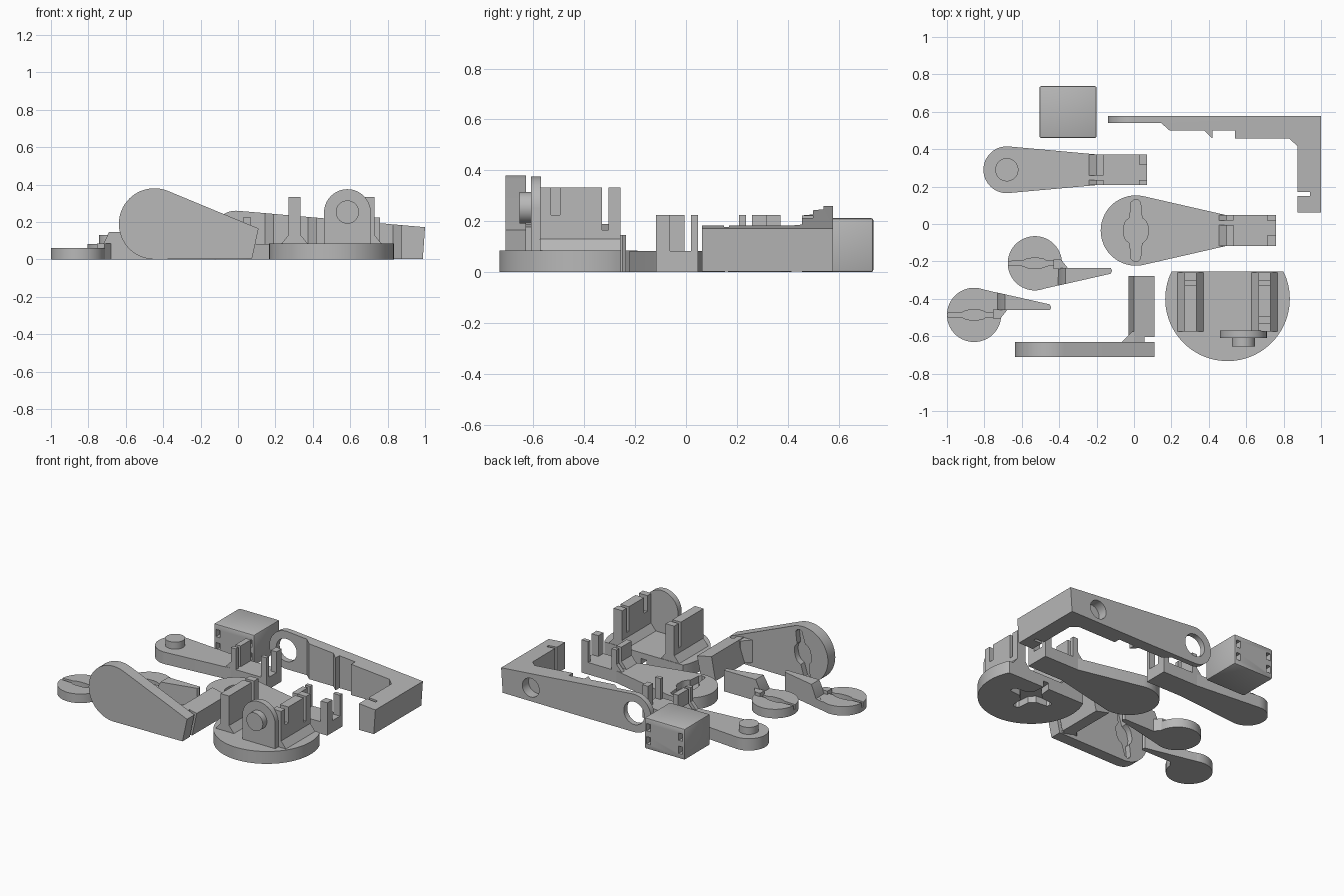
import bpy, bmesh, math
from mathutils import Vector, geometry

cube = bpy.data.objects.get("Cube")
if cube:
    bpy.data.objects.remove(cube, do_unlink=True)

GREY = (0.48, 0.48, 0.48, 1)
mat = bpy.data.materials.new("light grey plastic")
mat.use_nodes = True
mat.diffuse_color = GREY
mat.node_tree.nodes["Principled BSDF"].inputs["Base Color"].default_value = GREY
parts = []


def prism(name, pts, axis, lo, hi):
    """Extrude a 2D outline along x, y or z."""
    place = {"x": lambda u, v, t: (t, u, v),
             "y": lambda u, v, t: (u, t, v),
             "z": lambda u, v, t: (u, v, t)}[axis]
    bm = bmesh.new()
    face = bm.faces.new([bm.verts.new(place(u, v, lo)) for u, v in pts])
    ext = bmesh.ops.extrude_face_region(bm, geom=[face], use_keep_orig=True)
    shift = Vector(place(0, 0, hi - lo))
    bmesh.ops.translate(bm, vec=shift, verts=[e for e in ext["geom"] if isinstance(e, bmesh.types.BMVert)])
    bmesh.ops.recalc_face_normals(bm, faces=bm.faces)
    mesh = bpy.data.meshes.new(name)
    bm.to_mesh(mesh)
    bm.free()
    mesh.materials.append(mat)
    ob = bpy.data.objects.new(name, mesh)
    bpy.context.collection.objects.link(ob)
    return ob


def box(name, x0, x1, y0, y1, z0, z1):
    return prism(name, [(x0, y0), (x1, y0), (x1, y1), (x0, y1)], "z", z0, z1)


def activate(obs):
    bpy.ops.object.select_all(action="DESELECT")
    for ob in obs:
        ob.select_set(True)
    bpy.context.view_layer.objects.active = obs[0]


def boolean(ob, tool, operation="DIFFERENCE"):
    mod = ob.modifiers.new("cut", "BOOLEAN")
    mod.operation, mod.object, mod.solver = operation, tool, "EXACT"
    activate([ob])
    bpy.ops.object.modifier_apply(modifier="cut")
    bpy.data.objects.remove(tool, do_unlink=True)
    return ob


def assemble(name, obs):
    activate(obs)
    if len(obs) > 1:
        bpy.ops.object.join()
    obs[0].name = obs[0].data.name = name
    parts.append(obs[0])


def circle(cx, cy, r, n=64):
    return [(cx + r * math.cos(math.tau * i / n), cy + r * math.sin(math.tau * i / n)) for i in range(n)]


def hull(pts):
    return [pts[i] for i in geometry.convex_hull_2d([Vector(p) for p in pts])]


def horn(cx, cy, half, width, angle=0):
    """Double-ended servo horn outline, long along its own u axis."""
    side = [(-1, .15), (-.92, .38), (-.42, .5), (-.3, .85), (-.14, 1)]
    side += [(-u, w) for u, w in reversed(side)]
    outline = side + [(u, -w) for u, w in reversed(side)]
    c, s = math.cos(angle), math.sin(angle)
    return [(cx + u * half * c - w * width * s, cy + u * half * s + w * width * c) for u, w in outline]


# Turntable base with a crossed horn recess underneath
BX, BY, FLOOR, BACK = .5, -.4, .085, -.255
disc = prism("disc", hull([(x, min(y, BACK)) for x, y in circle(BX, BY, .333, 96)]), "z", 0, FLOOR)
for a in (0, math.pi / 2):
    boolean(disc, prism("recess", horn(BX, BY, .155, .06, a), "z", -.02, .045))
pieces = [disc]
for side in (-1, 1):
    # Clip wall with an open notch, flanked by sloped gussets
    top, low = .333, .165
    wall = [(-.575, .05), (-.575, top), (-.33, top), (-.33, low), (-.305, low), (-.305, top), (-.258, top), (-.258, .05)]
    xs = sorted((BX + side * .165, BX + side * .23))
    w = prism("wall", wall, "x", *xs)
    if side > 0:
        boolean(w, box("slot", xs[0] - .1, xs[1] + .1, -.53, -.495, .225, .5))
    gusset = [(xs[0] - .037, FLOOR), (xs[0], .13), (xs[1], .13), (xs[1] + .037, FLOOR)]
    pieces += [w, prism("gusset", gusset, "y", -.575, -.258)]
pivot = circle(.585, .25, .125)
pieces.append(prism("tower", hull(pivot + [(.46, .06), (.71, .06)]), "y", -.61, -.57))
pieces.append(prism("pin", circle(.585, .253, .062, 48), "y", -.655, -.6))
assemble("turntable_base", pieces)


# Flat arms with clip posts
def clip_arm(name, cx, cy, r, neck, end, end_width, flip):
    half, thick, top = .082, .082, .225
    body = prism("body", hull(circle(cx, cy, r) + [(neck, cy - half), (neck, cy + half)]), "z", 0, thick)
    obs = [body, box("shank", neck - .01, end, cy - half, cy + half, 0, thick)]

    def post(x0, x1, v0, v1, slope):
        y0, y1 = sorted((cy + flip * v0, cy + flip * v1))
        prof = [(x0, .04), (x0, top), (x1, top), (x1, .04)]
        obs.append(prism("post", prof, "y", y0, y1))
        if slope:
            obs.append(prism("gusset", [(x0 - .04, thick), (x0, thick + .045), (x0 + .01, thick)], "y", y0, y1))

    post(neck, neck + .038, -half, -.055, True)
    post(neck, neck + .038, -.03, half, True)
    post(end - end_width, end, -half, -.055, False)
    post(end - end_width, end, .027, half, False)
    return obs


arm = clip_arm("pin_arm", -.68, .29, .125, -.2, .07, .042, 1)
arm.append(prism("pin", circle(-.68, .29, .062, 48), "z", .07, .13))
assemble("pin_arm", arm)

arm = clip_arm("horn_arm", .01, -.035, .188, .495, .76, .05, -1)
boolean(arm[0], prism("recess", horn(.01, -.035, .165, .065, math.pi / 2), "z", .035, .2))
assemble("horn_arm", arm)

# Upright side cover with its tilted cross bar
tilt = math.radians(-12)
cover = prism("cover", hull(circle(-.447, .19, .19) + [(.11, .165), (.075, .004)]), "y", -.71, -.63)
boolean(cover, prism("recess", horn(-.447, .19, .165, .062, math.pi / 2 + tilt), "y", -.67, -.5))
bar_end = [(-.03, .028), (.075, .004), (.11, .165), (.0, .189)]
bar = prism("bar", bar_end, "y", -.65, -.277)
boolean(bar, box("slot", .055, .2, -.63, -.605, -.1, .4))
fillet = prism("fillet", [(-.075, -.64), (-.01, -.575), (.02, -.575), (.02, -.64)], "z", .03, .185)
assemble("side_cover", [cover, bar, fillet])

# Long L bracket: side profile intersected with its plan outline
side = hull(circle(-.01, .13, .13) + [(.45, .203), (1, .172), (.988, .003), (.4, 0)])
plan = [(-.2, .578), (-.2, .54), (.145, .54), (.19, .5), (.375, .5), (.42, .457), (.42, .5), (.54, .5),
        (.54, .457), (.83, .457), (.875, .415), (.875, .17), (.94, .17), (.94, .15), (.875, .15),
        (.875, .062), (1.1, .062), (1.1, .578)]
bracket = boolean(prism("bracket", side, "y", 0, .7), prism("plan", plan, "z", -.1, .5), "INTERSECT")
boolean(bracket, prism("eye", circle(-.01, .13, .078, 48), "y", .4, .7))
boolean(bracket, prism("socket", circle(.775, .095, .064, 48), "y", .51, .7))
assemble("long_bracket", [bracket])

# Rounded box with pairs of strap slots front and back
case = box("case", -.506, -.2, .46, .737, 0, .212)
bevel = case.modifiers.new("bevel", "BEVEL")
bevel.width, bevel.segments = .009, 2
activate([case])
bpy.ops.object.modifier_apply(modifier="bevel")
for x in (-.475, -.231):
    for z in (.06, .15):
        for y in (.46, .737):
            boolean(case, box("slot", x - .015, x + .015, y - .04, y + .04, z - .025, z + .025))
assemble("electronics_case", [case])


# Small gripper fingers, mirrored pair
def finger(name, cx, cy, flip):
    disc = prism("disc", circle(cx, cy, .145), "z", 0, .062)
    boolean(disc, prism("groove", horn(cx, cy, .15, .027), "z", .03, .1))
    outline = [(.02, .143), (.405, .056), (.413, .04), (.405, .025), (.1, .025)]
    tail = prism("tail", [(cx + u, cy + flip * v) for u, v in outline], "z", 0, .145)
    ramp = [(.125, 0), (.125, .062), (.165, .145), (.5, .145), (.5, 0)]
    boolean(tail, prism("ramp", [(cx + u, z) for u, z in ramp], "y", -.9, .3), "INTERSECT")
    heel = [(.1, -.02), (.14, -.02), (.18, .03), (.1, .03)]
    heel = prism("heel", [(cx + u, cy + flip * v) for u, v in heel], "z", 0, .085)
    web = hull([(cx + u, cy + flip * v) for u, v in outline[:1] + [(.14, .115), (.14, .025), (.05, .025)]])
    assemble(name, [disc, tail, heel, prism("web", web, "z", 0, .06)])


finger("right_finger", -.855, -.486, 1)
finger("left_finger", -.53, -.21, -1)

# Smooth the round walls, keep edges sharp
activate(parts)
bpy.ops.object.shade_smooth_by_angle(angle=math.radians(30))
